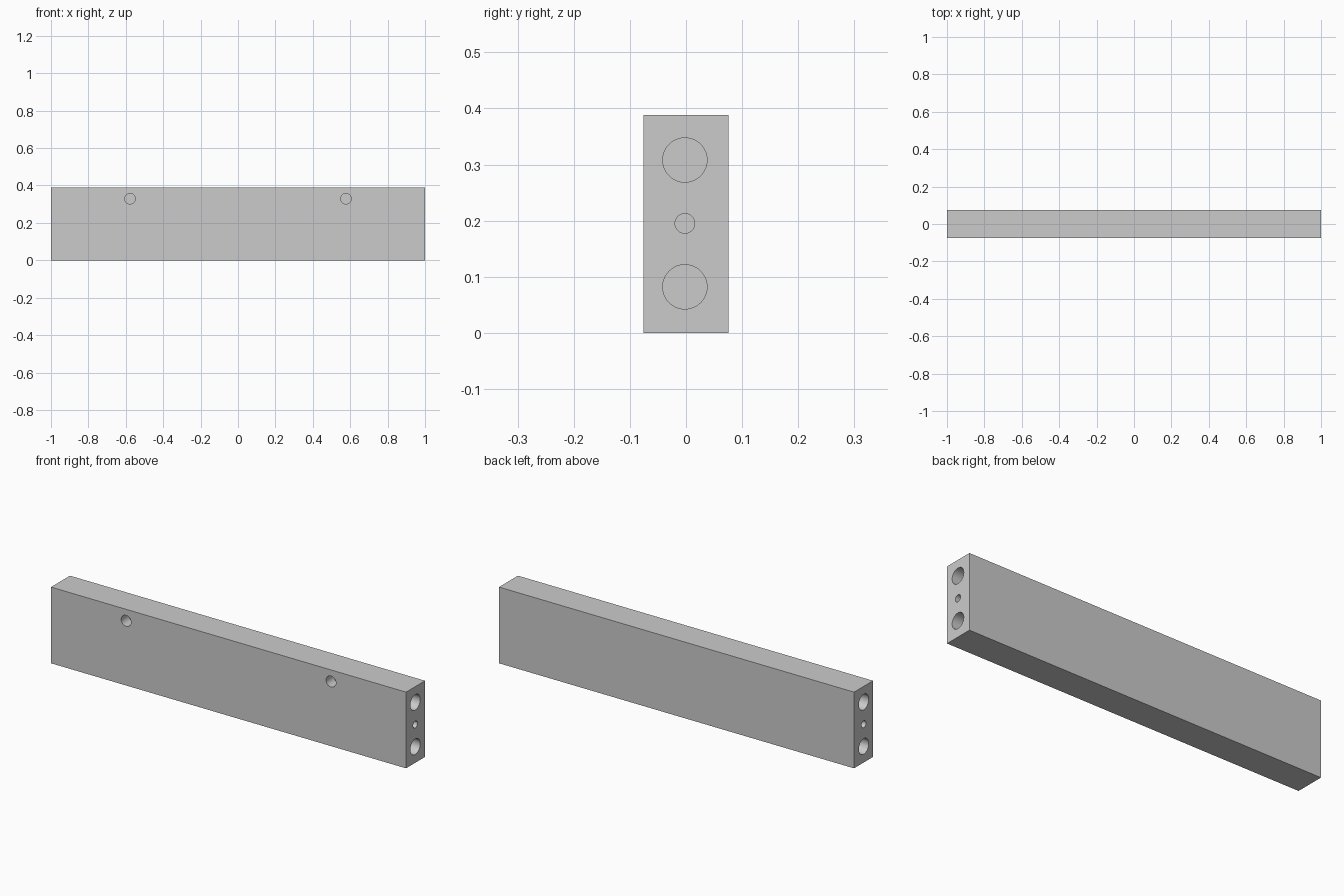
import bpy, math

if "Cube" in bpy.data.objects:
    bpy.data.objects.remove(bpy.data.objects["Cube"])

L, W, H = 2.0, 0.152, 0.388
Y = -0.002          # hole centreline
END_DEPTH = 0.12    # depth of dowel and screw holes
FRONT_DEPTH = 0.06  # depth of front holes

# rail body
bpy.ops.mesh.primitive_cube_add(size=1, location=(0, 0, H / 2))
rail = bpy.context.object
rail.name = "rail"
rail.scale = (L, W, H)
bpy.ops.object.transform_apply(location=True, rotation=False, scale=True)


def drill(name, centre, radius, length, rotation):
    """Cut a round blind hole into the rail."""
    bpy.ops.mesh.primitive_cylinder_add(vertices=48, radius=radius, depth=length,
                                        location=centre, rotation=rotation)
    cutter = bpy.context.object
    cutter.name = name
    cutter.hide_render = True
    mod = rail.modifiers.new(name, 'BOOLEAN')
    mod.operation = 'DIFFERENCE'
    mod.solver = 'EXACT'
    mod.object = cutter
    bpy.context.view_layer.objects.active = rail
    bpy.ops.object.modifier_apply(modifier=mod.name)
    bpy.data.objects.remove(cutter, do_unlink=True)


for side in (-1, 1):
    # two dowel holes and a screw hole in each end
    for z, r in ((0.082, 0.0395), (0.195, 0.0175), (0.308, 0.0395)):
        drill("end_hole", (side * L / 2, Y, z), r, 2 * END_DEPTH, (0, math.pi / 2, 0))
    # fixing hole in the front face
    drill("front_hole", (side * 0.577, -W / 2, 0.329), 0.028, 2 * FRONT_DEPTH,
          (math.pi / 2, 0, 0))

# smooth bores, crisp edges
bpy.ops.object.select_all(action='DESELECT')
rail.select_set(True)
bpy.context.view_layer.objects.active = rail
bpy.ops.object.shade_smooth_by_angle(angle=math.radians(30))
